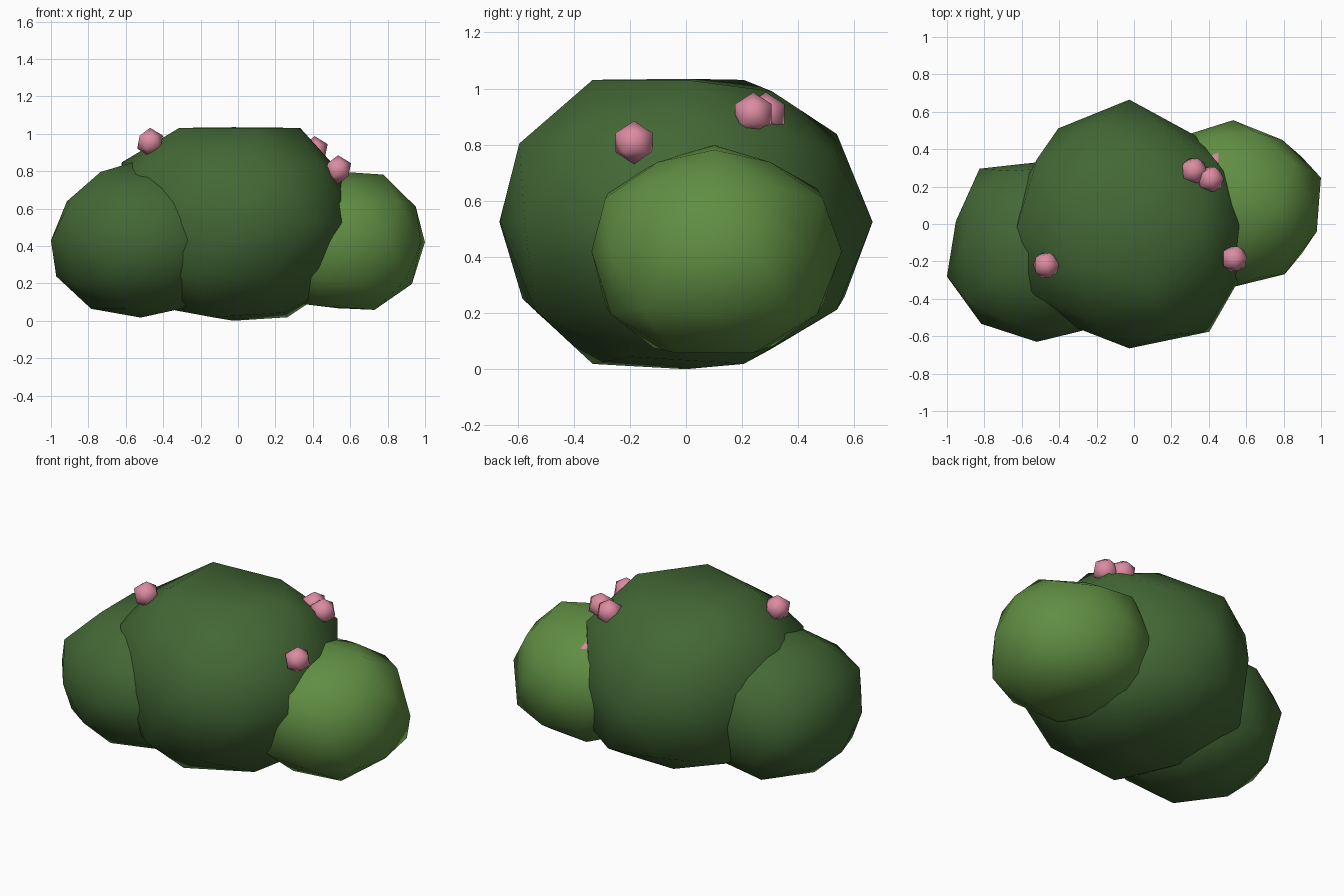
import bpy, bmesh
from mathutils import Vector


def material(name, rgb):
    m = bpy.data.materials.new(name)
    m.diffuse_color = (*rgb, 1)
    return m


DARK = material("dark leaf green", (0.056, 0.138, 0.036))
LIGHT = material("light leaf green", (0.116, 0.27, 0.056))
PINK = material("blossom pink", (0.72, 0.26, 0.36))


def blob(name, centre, size, mat, subdivisions=2, dents=()):
    """Low icosphere; dents are (direction, factor) for the nearest vertex."""
    bm = bmesh.new()
    bmesh.ops.create_icosphere(bm, subdivisions=subdivisions, radius=1)
    unit = {v: v.co.copy() for v in bm.verts}
    for direction, factor in dents:
        d = Vector(direction)
        v = max(unit, key=lambda k: unit[k].dot(d))
        v.co = unit[v] * factor
    for v in bm.verts:
        v.co = Vector([a * s for a, s in zip(v.co, size)])
    for f in bm.faces:
        f.smooth = True
    mesh = bpy.data.meshes.new(name)
    bm.to_mesh(mesh)
    bm.free()
    mesh.materials.append(mat)
    ob = bpy.data.objects.new(name, mesh)
    ob.location = centre
    bpy.context.collection.objects.link(ob)
    return ob


# Large middle clump, with flattened top and bottom
blob("middle_foliage", (-0.025, 0, 0.525), (0.68, 0.665, 0.595), DARK, dents=[
    ((0, 0, 1), 0.857), ((0, 0, -1), 0.882),
    ((-0.588, 0.809, 0), 0.95), ((0.588, 0.809, 0), 0.88),
    ((0.588, -0.809, 0), 1.07), ((-0.588, -0.809, 0), 0.96),
    ((0.951, 0.309, 0), 0.89), ((0.951, -0.309, 0), 0.99),
    ((0.894, 0, 0.447), 0.96), ((0.724, -0.526, -0.447), 0.91),
    ((0.1625, 0.5, 0.85), 0.92), ((0.276, 0.85, 0.447), 0.92),
    ((0.276, -0.85, 0.447), 1.05), ((-0.276, -0.85, -0.447), 1.03),
    ((-0.951, 0.309, 0), 0.9), ((-0.526, 0, -0.85), 0.92),
    ((-0.1625, 0.5, -0.85), 0.9), ((0.425, -0.309, -0.85), 0.95),
    ((-0.724, -0.526, 0.447), 1.05), ((-0.85, 0, 0.526), 1.03)])

# Left clump
blob("left_foliage", (-0.52, -0.125, 0.43), (0.505, 0.505, 0.43), DARK, dents=[
    ((-0.951, 0.309, 0), 0.9), ((-0.588, 0.809, 0), 1.03),
    ((0, 1, 0), 0.9), ((-0.85, 0, 0.526), 0.92),
    ((-0.724, -0.526, 0.447), 1.04), ((-0.724, 0.526, 0.447), 1.02),
    ((0, 0, -1), 0.96), ((0.588, -0.809, 0), 1.05)])

# Right clump, lighter
blob("right_foliage", (0.53, 0.1, 0.42), (0.47, 0.455, 0.425), LIGHT, dents=[
    ((0, 0, 1), 0.89), ((0, 0, -1), 0.83),
    ((0.951, 0.309, 0), 1.05), ((0.588, 0.809, 0), 0.95),
    ((0.724, 0.526, -0.447), 1.08), ((0.724, -0.526, -0.447), 1.08),
    ((0, -1, 0), 0.96), ((0.1625, 0.5, 0.85), 0.88),
    ((0.1625, -0.5, 0.85), 0.88), ((-0.425, -0.309, 0.85), 0.9),
    ((-0.425, 0.309, 0.85), 0.9), ((-0.1625, 0.5, -0.85), 0.93),
    ((-0.1625, -0.5, -0.85), 0.95), ((-0.526, 0, -0.85), 0.9)])

# Blossoms
for i, p in enumerate([(-0.47, -0.22, 0.955), (0.535, -0.185, 0.808),
                       (0.41, 0.24, 0.91), (0.32, 0.285, 0.91),
                       (0.43, 0.32, 0.65)]):
    blob(f"blossom_{i + 1}", p, (0.077,) * 3, PINK, subdivisions=1)
